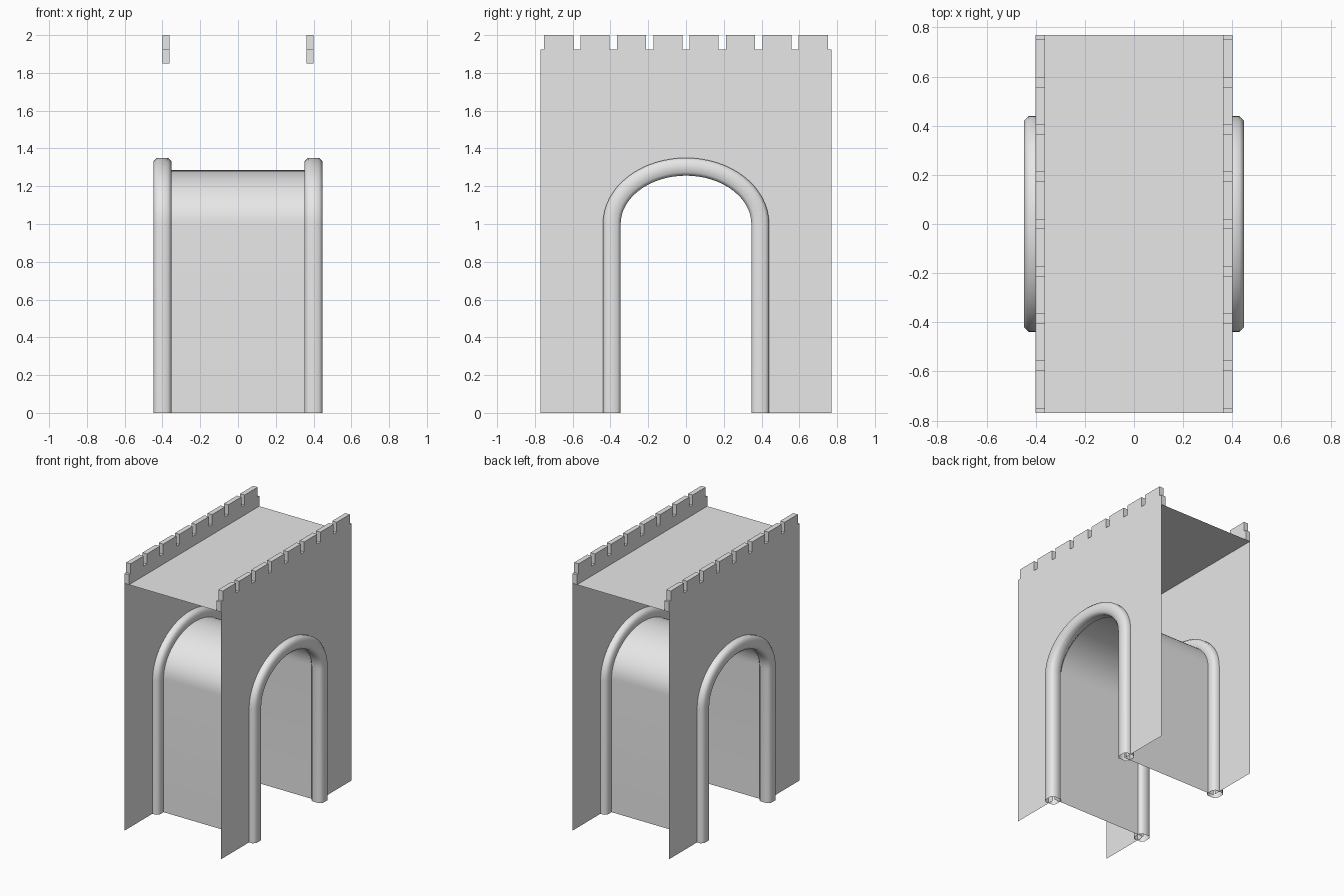
import bpy
import bmesh
from math import sin, cos, pi, radians
from mathutils import Vector

if "Cube" in bpy.data.objects:
    bpy.data.objects.remove(bpy.data.objects["Cube"])

# Main sizes
HALF_X, HALF_Y = 0.40, 0.77
ROOF_Z, NOTCH_Z, TOP_Z = 1.85, 1.925, 2.0
PARAPET = 0.037
SPRING_Z = 1.0
STEPS = 32

stone = bpy.data.materials.new("grey stone")
stone.use_nodes = True
stone.diffuse_color = (0.8, 0.8, 0.8, 1)
stone.node_tree.nodes["Principled BSDF"].inputs["Base Color"].default_value = (0.8, 0.8, 0.8, 1)


def finish(bm, name, smooth=0):
    mesh = bpy.data.meshes.new(name)
    bm.to_mesh(mesh)
    bm.free()
    mesh.materials.append(stone)
    obj = bpy.data.objects.new(name, mesh)
    bpy.context.collection.objects.link(obj)
    if smooth:
        bpy.ops.object.select_all(action='DESELECT')
        obj.select_set(True)
        bpy.context.view_layer.objects.active = obj
        bpy.ops.object.shade_smooth_by_angle(angle=radians(smooth))
    return obj


def arch(half_width, rise):
    """Arch outline in (y, z), from the -y foot over the crown to the +y foot."""
    curve = [Vector((-half_width * cos(pi * i / STEPS), SPRING_Z + rise * sin(pi * i / STEPS)))
             for i in range(STEPS + 1)]
    return [Vector((-half_width, 0))] + curve + [Vector((half_width, 0))]


def face_from(bm, x, outline):
    return bm.faces.new([bm.verts.new((x, p[0], p[1])) for p in outline])


def bridge(bm, rings, closed):
    for a, b in zip(rings, rings[1:]):
        for i in range(len(a) if closed else len(a) - 1):
            j = (i + 1) % len(a)
            bm.faces.new((a[i], a[j], b[j], b[i]))


def make_wall(side, name):
    # Thin sheet with an arched opening
    bm = bmesh.new()
    outline = arch(0.392, 0.302) + [(HALF_Y, 0), (HALF_Y, ROOF_Z), (-HALF_Y, ROOF_Z), (-HALF_Y, 0)]
    face = face_from(bm, side * HALF_X, outline)
    face.normal_update()
    if face.normal.x * side < 0:
        face.normal_flip()
    finish(bm, name)


def make_parapet(side, name):
    # Battlement profile: eight merlons with narrow gaps
    pitch = HALF_Y * 2 / 8
    outline = [(-HALF_Y, ROOF_Z), (-HALF_Y, NOTCH_Z)]
    for i in range(8):
        mid = (i - 3.5) * pitch
        a, b = mid - 0.4 * pitch, mid + 0.4 * pitch
        outline += [(a, NOTCH_Z), (a, TOP_Z), (b, TOP_Z), (b, NOTCH_Z)]
    outline += [(HALF_Y, NOTCH_Z), (HALF_Y, ROOF_Z)]
    bm = bmesh.new()
    face = face_from(bm, side * HALF_X, outline)
    new = bmesh.ops.extrude_face_region(bm, geom=[face])["geom"]
    bmesh.ops.translate(bm, vec=(-side * PARAPET, 0, 0),
                        verts=[v for v in new if isinstance(v, bmesh.types.BMVert)])
    bmesh.ops.recalc_face_normals(bm, faces=bm.faces[:])
    finish(bm, name)


def make_trim(side, name):
    # Chamfered square section swept along the arch, open at the feet
    r, c = 0.047, 0.029
    section = [(r, c), (c, r), (-c, r), (-r, c), (-r, -c), (-c, -r), (c, -r), (r, -c)]
    path = arch(0.393, 0.303)
    bm = bmesh.new()
    rings = []
    for i, p in enumerate(path):
        if i <= 1:
            tangent = Vector((0, 1))
        elif i >= len(path) - 2:
            tangent = Vector((0, -1))
        else:
            tangent = (path[i + 1] - path[i - 1]).normalized()
        out = Vector((-tangent.y, tangent.x))
        rings.append([bm.verts.new((side * HALF_X + u, p.x + out.x * v, p.y + out.y * v))
                      for u, v in section])
    bridge(bm, rings, True)
    bmesh.ops.recalc_face_normals(bm, faces=bm.faces[:])
    finish(bm, name, 60)


for side, label in ((1, "left"), (-1, "right")):
    make_wall(side, label + "_wall")
    make_parapet(side, label + "_parapet")
    make_trim(side, label + "_arch_trim")

# Vaulted passage lining between the walls
bm = bmesh.new()
lining = arch(0.376, 0.285)
bridge(bm, [[bm.verts.new((x, p.x, p.y)) for p in lining] for x in (-HALF_X, HALF_X)], False)
finish(bm, "passage_vault", 40)

# Walkway deck between the parapets
bm = bmesh.new()
deck = HALF_X - PARAPET
bm.faces.new([bm.verts.new((x, y, ROOF_Z)) for x, y in
              ((-deck, -HALF_Y), (deck, -HALF_Y), (deck, HALF_Y), (-deck, HALF_Y))])
finish(bm, "walkway_deck")
